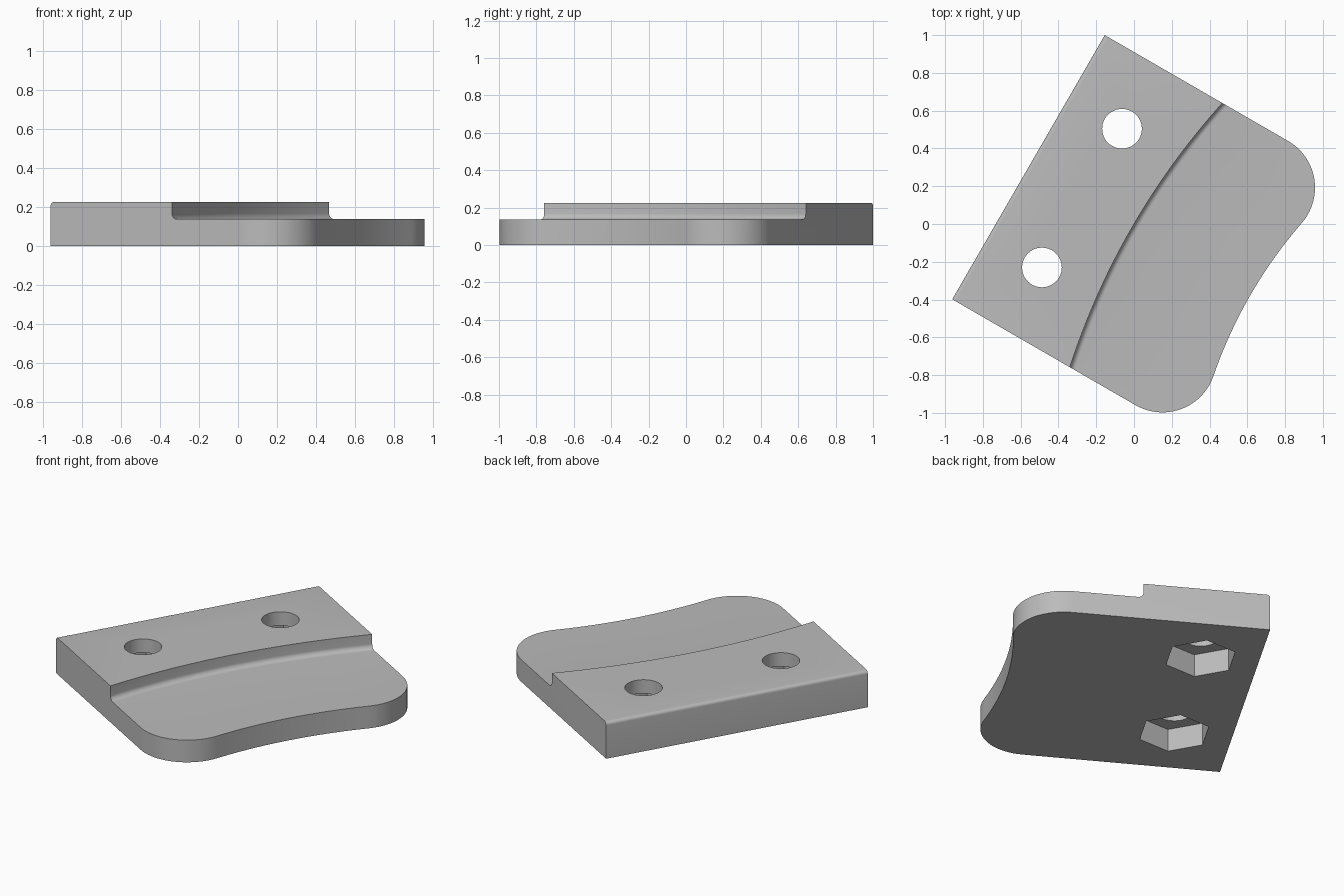
import bpy, bmesh, math
from mathutils import Matrix

cube = bpy.data.objects.get("Cube")
if cube:
    bpy.data.objects.remove(cube, do_unlink=True)

TOP, LOW = 0.225, 0.137        # heights of the thick block and the thin lip
HALF, MID, LEFT = 0.8075, -0.019, -0.634
TURN = Matrix.Rotation(math.radians(-30), 4, 'Z')

grey = bpy.data.materials.new("light grey")
grey.use_nodes = True
grey.diffuse_color = (0.5, 0.5, 0.5, 1)
grey.node_tree.nodes["Principled BSDF"].inputs["Base Color"].default_value = (0.5, 0.5, 0.5, 1)


def make_object(name, bm):
    """Turn a bmesh in plate coordinates into an object in model coordinates."""
    bmesh.ops.translate(bm, verts=bm.verts, vec=(0, MID, 0))
    bmesh.ops.transform(bm, matrix=TURN, verts=bm.verts)
    bmesh.ops.recalc_face_normals(bm, faces=bm.faces)
    mesh = bpy.data.meshes.new(name)
    bm.to_mesh(mesh)
    bm.free()
    mesh.materials.append(grey)
    ob = bpy.data.objects.new(name, mesh)
    bpy.context.collection.objects.link(ob)
    return ob


def prism(points, z0, z1):
    bm = bmesh.new()
    face = bm.faces.new([bm.verts.new((x, y, z0)) for x, y in points])
    new = bmesh.ops.extrude_face_region(bm, geom=[face])["geom"]
    bmesh.ops.translate(bm, verts=[g for g in new if isinstance(g, bmesh.types.BMVert)],
                        vec=(0, 0, z1 - z0))
    return bm


def circle(x, y, r, sides, start=0.0):
    return [(x + r * math.cos(start + math.tau * i / sides),
             y + r * math.sin(start + math.tau * i / sides)) for i in range(sides)]


# Plate outline: straight back, two rounded corners, shallow concave front edge
R, CX = 0.285, 0.487
CY = HALF - R
dip = math.asin(0.19)
corner = [(CX + R * math.cos(a), CY + R * math.sin(a))
          for a in [-dip + (math.pi / 2 + dip) * i / 20 for i in range(21)]]
end_x, end_y = corner[0]
concave = [(end_x - 0.045 * (1 - t * t), end_y * t) for t in [i / 12 for i in range(-11, 12)]]
outline = ([(LEFT, -HALF)] + [(x, -y) for x, y in reversed(corner)]
           + concave + corner + [(LEFT, HALF)])
bm = prism(outline, 0, TOP)
long_edge = [e for e in bm.edges
             if all(v.co.x < LEFT + 0.01 and v.co.z > TOP - 0.01 for v in e.verts)]
bmesh.ops.bevel(bm, geom=long_edge, offset=0.02, segments=6, profile=0.5, affect='EDGES')
plate = make_object("plate", bm)

# Step cutter: filleted profile swept along a shallow arc
FILLET = 0.03
profile = [(0, 0.4)]
for i in range(9):
    a = math.pi / 2 * i / 8
    profile.append((FILLET * (1 - math.cos(a)), LOW + FILLET * (1 - math.sin(a))))
profile += [(1.2, LOW), (1.2, 0.4)]
bm = bmesh.new()
rings = []
for i in range(-22, 23):
    y = HALF * i / 20
    shift = 0.085 * (y / HALF) ** 2
    rings.append([bm.verts.new((x + shift, y, z)) for x, z in profile])
n = len(profile)
for a, b in zip(rings, rings[1:]):
    for j in range(n):
        bm.faces.new((a[j], a[(j + 1) % n], b[(j + 1) % n], b[j]))
bm.faces.new(rings[0])
bm.faces.new(rings[-1])
cutters = [make_object("step_cutter", bm)]

# Bolt holes with hexagonal nut pockets underneath
for side, label in ((1, "back"), (-1, "front")):
    x, y = -0.307, side * 0.424
    cutters.append(make_object(label + "_hole_cutter", prism(circle(x, y, 0.105, 48), -0.1, 0.4)))
    cutters.append(make_object(label + "_nut_cutter",
                               prism(circle(x, y, 0.205, 6, math.pi / 6), -0.1, 0.14)))

# Cut, apply and shade
bpy.ops.object.select_all(action='DESELECT')
plate.select_set(True)
bpy.context.view_layer.objects.active = plate
for c in cutters:
    mod = plate.modifiers.new(c.name, 'BOOLEAN')
    mod.operation = 'DIFFERENCE'
    mod.solver = 'EXACT'
    mod.object = c
    bpy.ops.object.modifier_apply(modifier=mod.name)
for c in cutters:
    bpy.data.objects.remove(c, do_unlink=True)
bpy.ops.object.shade_smooth_by_angle(angle=math.radians(30))
